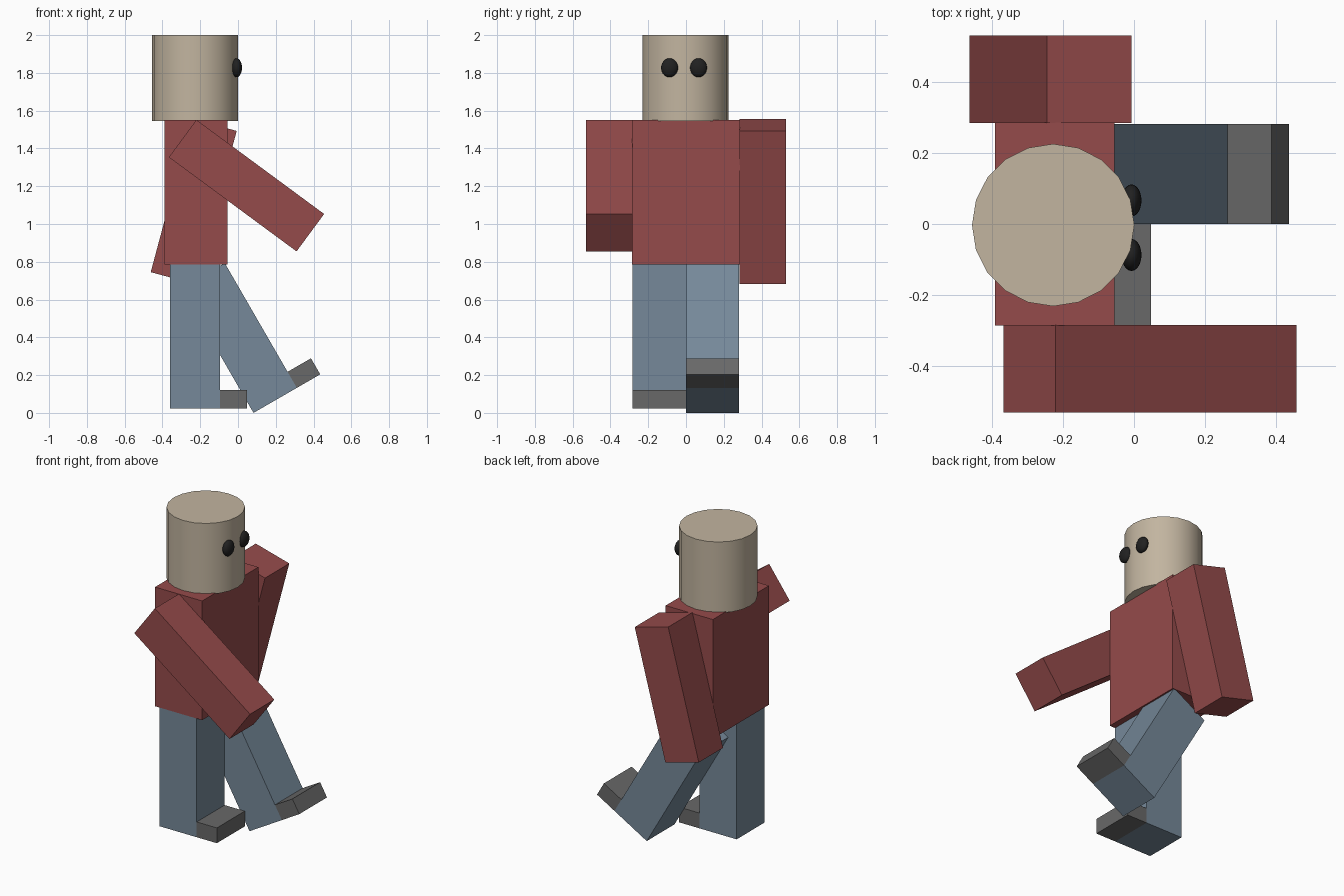
import bpy, math
from mathutils import Matrix, Vector

if "Cube" in bpy.data.objects:
    bpy.data.objects.remove(bpy.data.objects["Cube"])


def material(name, rgb):
    m = bpy.data.materials.new(name)
    m.diffuse_color = (*rgb, 1)
    m.use_nodes = True
    m.node_tree.nodes["Principled BSDF"].inputs["Base Color"].default_value = m.diffuse_color
    return m


RED = material("red_cloth", (0.30, 0.07, 0.07))
BLUE = material("blue_cloth", (0.18, 0.25, 0.32))
SKIN = material("beige", (0.54, 0.46, 0.35))
SHOE = material("shoe_grey", (0.14, 0.14, 0.14))
BLACK = material("black", (0.015, 0.015, 0.015))


def block(name, mat, heel, swing, x, y, z):
    """Box with local ranges x and z measured from the heel point (x, z), swung about y."""
    bpy.ops.mesh.primitive_cube_add(size=1)
    ob = bpy.context.object
    ob.name = name
    centre = Vector([(r[0] + r[1]) / 2 for r in (x, y, z)])
    size = [r[1] - r[0] for r in (x, y, z)]
    ob.data.transform(Matrix.Translation(centre) @ Matrix.Diagonal((*size, 1)))
    ob.location = (heel[0], 0, heel[1])
    ob.rotation_euler.y = math.radians(-swing)
    ob.data.materials.append(mat)
    return ob


# Torso
block("torso", RED, (-0.39, 0.785), 0, (0, 0.335), (-0.285, 0.285), (0, 0.765))

# Legs with shoes: one standing, one stepping forward
for side, heel, swing, y in (("right", (-0.36, 0.022), 0, (-0.283, 0)),
                             ("left", (0.082, 0.0), 30, (0, 0.281))):
    block(side + "_leg", BLUE, heel, swing, (0, 0.265), y, (0, 0.763))
    block(side + "_shoe", SHOE, heel, swing, (0.265, 0.408), y, (0, 0.098))

# Arms: one swung forward, one back
for side, end, swing, y in (("right", (0.31, 0.855), 53.6, (-0.529, -0.283)),
                            ("left", (-0.462, 0.745), -15, (0.284, 0.53))):
    block(side + "_arm", RED, end, swing, (0, 0.246), y, (0, 0.84))

# Head
bpy.ops.mesh.primitive_cylinder_add(vertices=20, radius=0.228, depth=0.455,
                                    location=(-0.227, -0.003, 1.7725))
head = bpy.context.object
head.name = "head"
head.data.materials.append(SKIN)
bpy.ops.object.shade_smooth_by_angle(angle=math.radians(30))

# Eyes
for side, y in (("right", -0.087), ("left", 0.066)):
    bpy.ops.mesh.primitive_uv_sphere_add(segments=24, ring_count=12, radius=1,
                                         location=(-0.007, y, 1.827))
    eye = bpy.context.object
    eye.name = side + "_eye"
    eye.scale = (0.028, 0.045, 0.05)
    eye.data.materials.append(BLACK)
    bpy.ops.object.shade_smooth()
